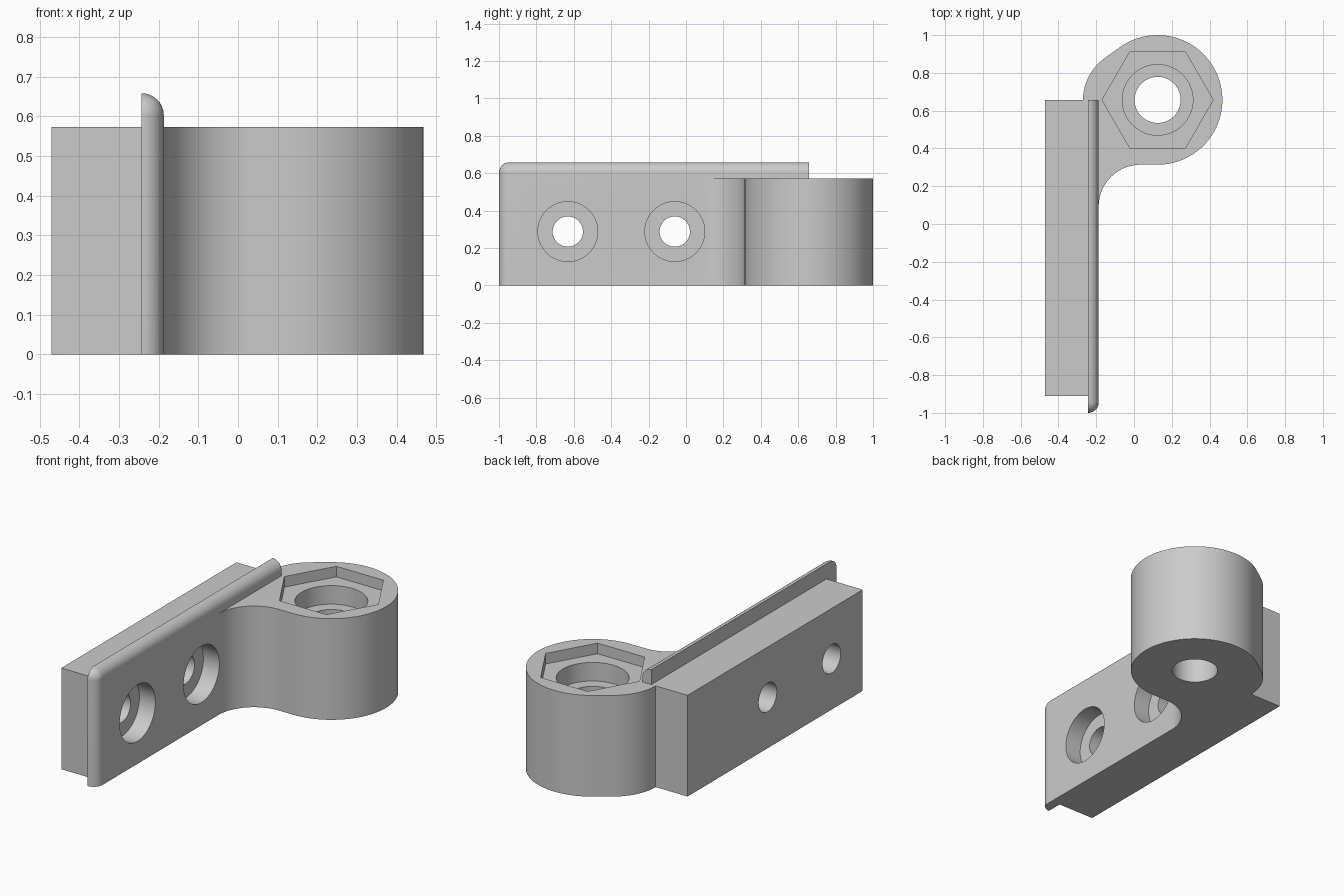
import bpy, bmesh
from math import sin, cos, pi, radians
from mathutils import Matrix

old = bpy.data.objects.get("Cube")
if old:
    bpy.data.objects.remove(old)

grey = bpy.data.materials.new("plain grey")
grey.use_nodes = True
COLOUR = (0.6, 0.6, 0.6, 1)
grey.diffuse_color = COLOUR
grey.node_tree.nodes["Principled BSDF"].inputs["Base Color"].default_value = COLOUR

HEIGHT = 0.573              # plate and barrel height
FACE_X = -0.187             # outer face of the lip
LIP_X = -0.243              # inner face of the lip
END_Y = 0.657               # rear end of plate and lip
PIVOT = (0.125, 0.657)      # barrel axis
PIVOT_R = 0.343


def finish(name, bm):
    bmesh.ops.remove_doubles(bm, verts=bm.verts, dist=1e-5)
    bmesh.ops.recalc_face_normals(bm, faces=bm.faces)
    mesh = bpy.data.meshes.new(name)
    bm.to_mesh(mesh)
    bm.free()
    mesh.materials.append(grey)
    obj = bpy.data.objects.new(name, mesh)
    bpy.context.collection.objects.link(obj)
    return obj


def loft(name, rings):
    """Skin matching rings of points and cap both ends."""
    bm = bmesh.new()
    loops = [[bm.verts.new(p) for p in ring] for ring in rings]
    n = len(loops[0])
    for a, b in zip(loops, loops[1:]):
        for i in range(n):
            j = (i + 1) % n
            bm.faces.new((a[i], a[j], b[j], b[i]))
    bm.faces.new(loops[0])
    bm.faces.new(loops[-1])
    return finish(name, bm)


def prism(name, outline, z0, z1):
    return loft(name, [[(x, y, z) for x, y in outline] for z in (z0, z1)])


def arc(cx, cy, r, start, end, steps):
    angles = [radians(start + (end - start) * i / steps) for i in range(steps + 1)]
    return [(cx + r * cos(a), cy + r * sin(a)) for a in angles]


def cylinder(name, r, centre, depth, axis="Z", sides=64):
    bm = bmesh.new()
    turn = Matrix.Rotation(pi / 2, 4, "Y") if axis == "X" else Matrix()
    bmesh.ops.create_cone(bm, cap_ends=True, segments=sides, radius1=r, radius2=r,
                          depth=depth, matrix=Matrix.Translation(centre) @ turn)
    return finish(name, bm)


def combine(target, tool, operation):
    mod = target.modifiers.new(operation.lower(), "BOOLEAN")
    mod.object, mod.operation, mod.solver = tool, operation, "EXACT"
    tool.hide_render = True
    bpy.context.view_layer.objects.active = target
    bpy.ops.object.modifier_apply(modifier=mod.name)
    bpy.data.objects.remove(tool)


# Mounting plate
plate = [(-0.47, -0.91), (-0.22, -0.91), (-0.22, END_Y), (-0.47, END_Y)]
bracket = prism("hinge_bracket", plate, 0, HEIGHT)

# Hinge barrel with its neck and concave fillet
fillet = 0.222
outline = arc(0, PIVOT[1], 0.27, 180, 125.7, 14)
outline += arc(*PIVOT, PIVOT_R, 125.7, -90, 64)
fillet_x, fillet_y = FACE_X + fillet, PIVOT[1] - PIVOT_R - fillet
outline += arc(fillet_x, fillet_y, fillet, 90, 180, 24)
outline.append((-0.27, fillet_y))
combine(bracket, prism("barrel", outline, 0, HEIGHT), "UNION")

# Raised lip, rounded along its top, front edge and corner
radius, lip_top, front = FACE_X - LIP_X, 0.658, -1.0
rings = []
for i in range(13):
    t = pi / 2 * i / 12
    inset = radius * (1 - cos(t))
    ring = [(front + inset, 0)]
    ring += arc(front + radius, lip_top - radius, radius * cos(t) + 1e-4, 180, 90, 12)
    ring += [(END_Y, lip_top - inset), (END_Y, 0)]
    rings.append([(LIP_X + radius * sin(t), y, z) for y, z in ring])
combine(bracket, loft("lip", rings), "UNION")

# Counterbored screw holes
for y in (-0.632, -0.06):
    for r, depth in ((0.16, 0.2), (0.081, 1.0)):
        hole = cylinder("screw_hole", r, (FACE_X, y, 0.288), depth, "X")
        combine(bracket, hole, "DIFFERENCE")

# Hexagonal nut pocket, stepped bore and through hole
hexagon = arc(*PIVOT, 0.294, 0, 300, 5)
combine(bracket, prism("nut_pocket", hexagon, HEIGHT - 0.06, 1), "DIFFERENCE")
for r, floor in ((0.187, HEIGHT - 0.165), (0.122, -0.2)):
    bore = cylinder("bore", r, (*PIVOT, (floor + 1) / 2), 1 - floor)
    combine(bracket, bore, "DIFFERENCE")

# Smooth curved walls, crisp edges
bpy.ops.object.select_all(action="DESELECT")
bracket.select_set(True)
bpy.context.view_layer.objects.active = bracket
bpy.ops.object.shade_smooth_by_angle(angle=radians(30))
